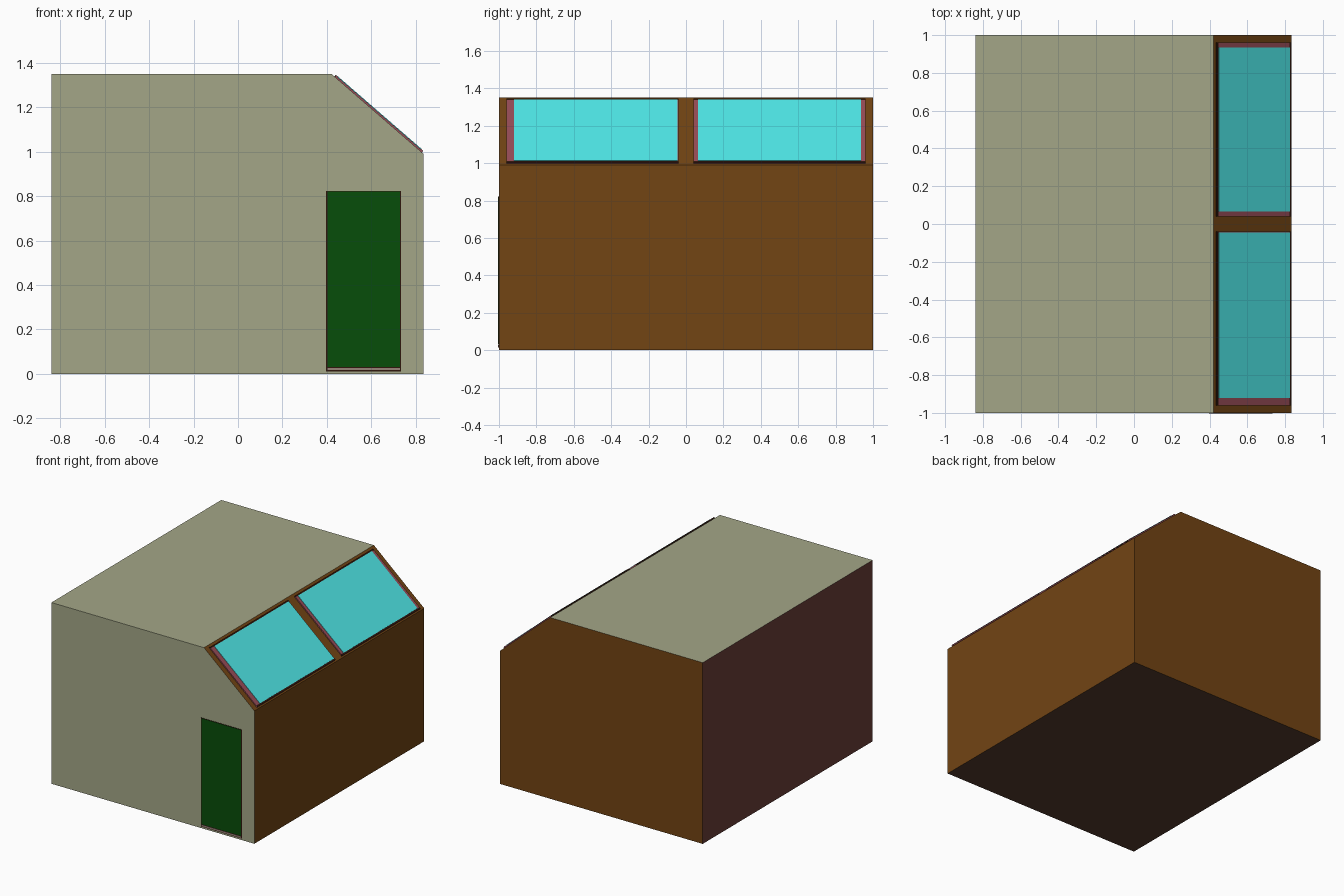
import bpy, bmesh
from mathutils import Vector, Matrix

if "Cube" in bpy.data.objects:
    bpy.data.objects.remove(bpy.data.objects["Cube"])


def material(name, r, g, b):
    m = bpy.data.materials.new(name)
    m.diffuse_color = ((r / 255) ** 2.2, (g / 255) ** 2.2, (b / 255) ** 2.2, 1)
    m.use_nodes = True
    m.node_tree.nodes["Principled BSDF"].inputs["Base Color"].default_value = m.diffuse_color
    return m


SAGE = material("sage", 162, 165, 134)
BROWN = material("brown", 114, 70, 26)
MAROON = material("maroon", 108, 64, 60)
FRAME = material("frame_red", 150, 78, 88)
GLASS = material("glass", 80, 232, 232)
GREEN = material("green", 16, 78, 18)
FLOOR = material("floor", 86, 62, 50)
SILL = material("sill", 150, 130, 120)
DARK = material("dark", 50, 28, 20)


def finish(name, bm, mats):
    bmesh.ops.recalc_face_normals(bm, faces=bm.faces)
    me = bpy.data.meshes.new(name)
    bm.to_mesh(me)
    bm.free()
    for m in mats:
        me.materials.append(m)
    ob = bpy.data.objects.new(name, me)
    bpy.context.collection.objects.link(ob)
    return ob


def box(name, lo, hi, mat, matrix=Matrix()):
    lo, hi = Vector(lo), Vector(hi)
    bm = bmesh.new()
    bmesh.ops.create_cube(bm, size=1)
    for v in bm.verts:
        v.co = matrix @ ((lo + hi) / 2 + v.co * (hi - lo))
    return finish(name, bm, [mat])


# House body: side profile extruded along y, one colour per side
EAVE, RIDGE = Vector((0.835, 0, 0.99)), Vector((0.42, 0, 1.35))
profile = [(-0.838, 0), (0.835, 0), (EAVE.x, EAVE.z), (RIDGE.x, RIDGE.z), (-0.838, 1.35)]
bm = bmesh.new()
face = bm.faces.new([bm.verts.new((x, -1, z)) for x, z in profile])
ext = bmesh.ops.extrude_face_region(bm, geom=[face])
bmesh.ops.translate(bm, vec=(0, 2, 0),
                    verts=[g for g in ext["geom"] if isinstance(g, bmesh.types.BMVert)])
bmesh.ops.recalc_face_normals(bm, faces=bm.faces)
for f in bm.faces:
    n = f.normal
    if n.y < -0.9 or n.z > 0.9:
        f.material_index = 0
    elif n.x < -0.9:
        f.material_index = 2
    elif n.z < -0.9:
        f.material_index = 3
    else:
        f.material_index = 1
finish("house_body", bm, [SAGE, BROWN, MAROON, FLOOR])

# Skylights on the slope: local x runs down the slope, z is its normal
down = (EAVE - RIDGE).normalized()
normal = down.cross(Vector((0, 1, 0)))
slope = Matrix((down, Vector((0, 1, 0)), normal)).transposed().to_4x4()
slope.translation = RIDGE
k = (EAVE - RIDGE).length / (EAVE.x - RIDGE.x)


def u(x):
    return (x - RIDGE.x) * k


panes = [("front", -0.96, -0.04, -0.92, -0.045), ("back", 0.04, 0.96, 0.065, 0.935)]
for side, y0, y1, g0, g1 in panes:
    box(side + "_skylight_frame", (u(0.437), y0, -0.01), (u(0.827), y1, 0.008), FRAME, slope)
    box(side + "_skylight_glass", (u(0.442), g0, -0.01), (u(0.818), g1, 0.011), GLASS, slope)
    for edge, x0, x1 in (("top", 0.434, 0.442), ("bottom", 0.818, 0.827)):
        box(f"{side}_skylight_{edge}_bar", (u(x0), y0, -0.01), (u(x1), y1, 0.0095), DARK, slope)

# Door with dark surround and sill
box("door_surround", (0.397, -1.002, 0.012), (0.733, -0.98, 0.823), DARK)
box("door", (0.402, -1.004, 0.032), (0.728, -0.98, 0.82), GREEN)
box("door_sill", (0.402, -1.004, 0.017), (0.728, -0.98, 0.027), SILL)
